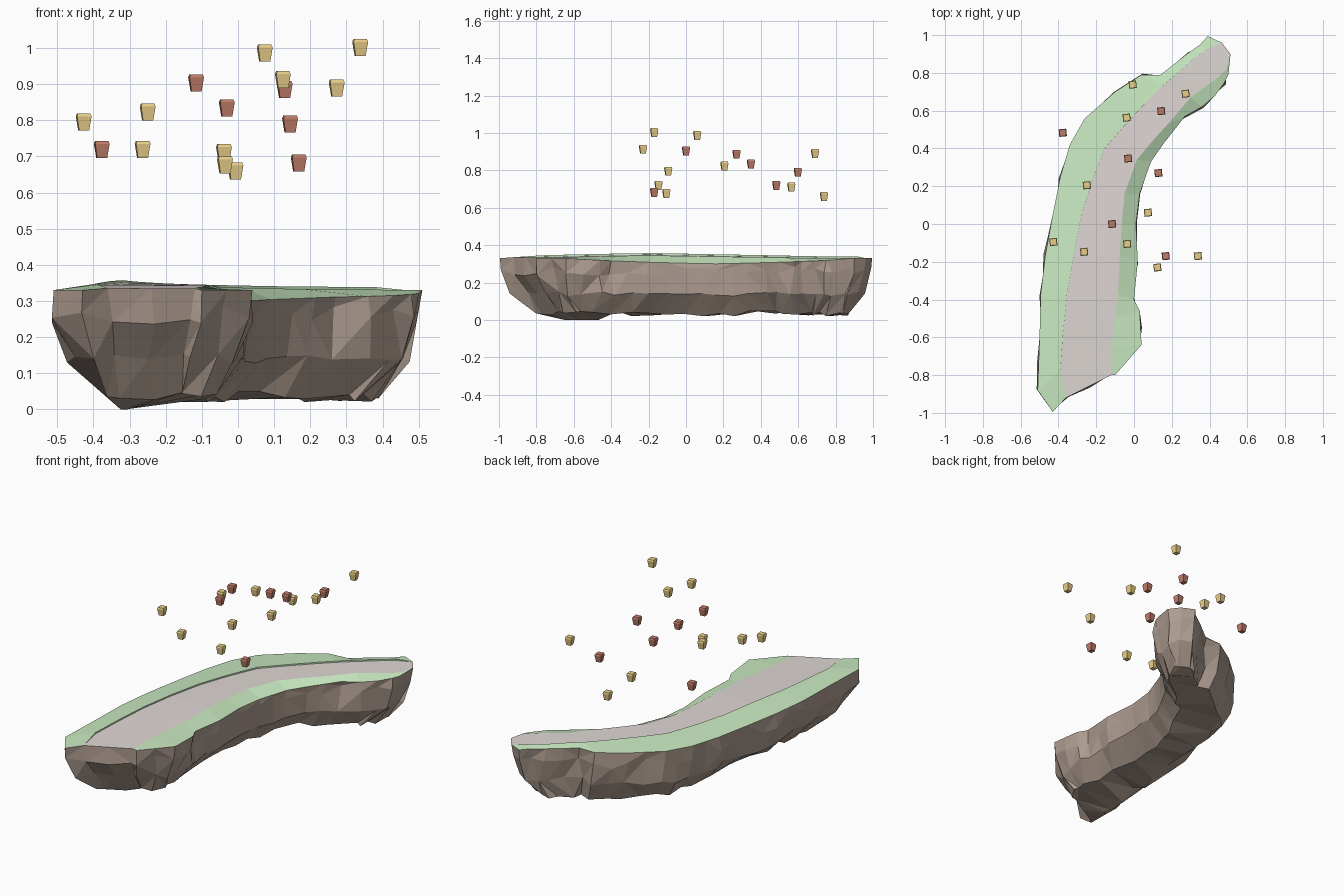
import bpy, bmesh, random
from mathutils import Vector

if "Cube" in bpy.data.objects:
    bpy.data.objects.remove(bpy.data.objects["Cube"])

random.seed(7)


def material(name, rgb):
    m = bpy.data.materials.new(name)
    m.diffuse_color = (*rgb, 1)
    m.use_nodes = True
    m.node_tree.nodes["Principled BSDF"].inputs["Base Color"].default_value = m.diffuse_color
    return m


ROCK = material("rock", (0.43, 0.34, 0.285))
GRASS = material("grass", (0.58, 0.82, 0.53))
PATH = material("path", (0.74, 0.68, 0.66))
GOLD = material("gold", (0.82, 0.62, 0.25))
RED = material("red", (0.52, 0.20, 0.14))


def build(name, verts, faces, mat):
    me = bpy.data.meshes.new(name)
    me.from_pydata([tuple(v) for v in verts], [], faces)
    me.materials.append(mat)
    bm = bmesh.new()
    bm.from_mesh(me)
    bmesh.ops.triangulate(bm, faces=[f for f in bm.faces if len(f.verts) > 4])
    bmesh.ops.recalc_face_normals(bm, faces=bm.faces)
    bm.to_mesh(me)
    bm.free()
    ob = bpy.data.objects.new(name, me)
    bpy.context.collection.objects.link(ob)
    return ob


# Stations along the island: left rim, path left, path right, right rim (x, y each)
stations = [
    (-.43, -.995, -.36, -.92, -.12, -.80, -.10, -.80),
    (-.51, -.88, -.39, -.77, -.12, -.66, .04, -.64),
    (-.50, -.60, -.375, -.57, -.10, -.50, .03, -.46),
    (-.495, -.38, -.355, -.37, -.085, -.37, 0, -.40),
    (-.47, -.17, -.32, -.17, -.075, -.17, .02, -.20),
    (-.43, .05, -.28, .04, -.065, 0, .01, 0),
    (-.39, .25, -.225, .22, -.05, .16, .03, .16),
    (-.34, .42, -.155, .40, .015, .34, .09, .33),
    (-.26, .56, -.06, .51, .09, .43, .16, .43),
    (-.10, .70, .06, .64, .18, .53, .27, .57),
    (.04, .79, .15, .73, .30, .67, .36, .62),
    (.14, .79, .22, .79, .38, .73, .43, .68),
    (.28, .90, .31, .87, .45, .78, .48, .75),
    (.35, .95, .385, .925, .49, .82, .50, .79),
    (.39, .995, .465, .96, .51, .90, .51, .89),
]
n = len(stations)
L, PL, PR, R, C = [], [], [], [], []
for s in stations:
    crown = max(0, 1 - abs(s[1] + .2) / 1.1)
    dip = max(0, 1 - abs(s[7] - .15) / .7) ** .5
    L.append(Vector((s[0], s[1], .33)))
    PL.append(Vector((s[2], s[3], .33 + .02 * crown)))
    PR.append(Vector((s[4], s[5], .33 + .015 * crown)))
    R.append(Vector((s[6], s[7], .33 - .03 * dip)))
    C.append((L[-1] + R[-1]) / 2)


def strip(name, a, b, mat):
    m = len(a)
    build(name, a + b, [(i, i + 1, m + i + 1, m + i) for i in range(m - 1)], mat)


# Grass verges and the path; the left verge has a small lip above the path
lip = [p + Vector((0, 0, .008 if 0 < i < n - 1 else 0)) for i, p in enumerate(PL)]
strip("left_grass", L, lip, GRASS)
strip("grass_lip", lip, PL, GRASS)
strip("path", PL, PR, PATH)
strip("right_grass", PR, R, GRASS)

# Rim loop: point, inward centre, mid inset, bottom inset (ends and front left undercut more)
centre = [C[min(max(i, 2), n - 5)] for i in range(n)]


def entry(p, i, left):
    end = i < 2 or i > n - 4
    low = .70 if left and 1 <= i < 7 else .42
    return p, centre[i], (.15 if end or (left and i < 7) else .06), low


rim = [entry(L[i], i, True) for i in range(n)]
rim += [entry(PL[-1], n - 1, True), entry(PR[-1], n - 1, False)]
rim += [entry(R[i], i, False) for i in reversed(range(n))]
rim += [entry(PR[0], 0, False), entry(PL[0], 0, True)]
loop = []
for a, b in zip(rim, rim[1:] + rim[:1]):
    loop.append(a)
    if (a[0] - b[0]).length > .15:
        loop.append(tuple((u + v) / 2 for u, v in zip(a, b)))

# Rock body: rings of (height, side jitter, height jitter) below the rim
rings = [(None, 0, 0), (.26, .013, .025), (.14, .018, .015), (.035, .022, .015)]
m = len(loop)
verts = []
for k, (z, jit, zj) in enumerate(rings):
    for p, c, mid, low in loop:
        v = p.lerp(c, (0, .01, mid, low)[k])
        if z is not None:
            v.x += random.uniform(-jit, jit)
            v.y += random.uniform(-jit, jit)
            v.z = z + random.uniform(-zj, zj)
            if k == 3 and abs(v.y + .53) < .12 and v.x < -.2:
                v.z = 0
            v.x = max(-.515, min(.515, v.x))
            v.y = max(-.99, min(.99, v.y))
        verts.append(v)
faces = []
for k in range(len(rings) - 1):
    for i in range(m):
        a, b = k * m + i, k * m + (i + 1) % m
        c, d = b + m, a + m
        faces += [(a, b, c), (a, c, d)] if random.random() < .5 else [(a, b, d), (b, c, d)]
faces.append(tuple(range((len(rings) - 1) * m, len(rings) * m)))
build("rock", verts, faces, ROCK)


# Floating lanterns: tapered square bodies with a bevelled top
def lantern(name, pos, mat):
    vs = [(sx * w, sy * w, z) for w, z in ((.014, -.024), (.020, .015), (.017, .023))
          for sx, sy in ((-1, -1), (1, -1), (1, 1), (-1, 1))]
    fs = [(k + i, k + (i + 1) % 4, k + 4 + (i + 1) % 4, k + 4 + i) for k in (0, 4) for i in range(4)]
    ob = build(name, vs, fs + [(3, 2, 1, 0), (8, 9, 10, 11)], mat)
    ob.location = pos
    ob.rotation_euler.z = .1


gold = [(-.427, -.095, .796), (-.25, .205, .823), (-.264, -.147, .720), (-.039, .563, .711),
        (-.036, -.105, .677), (-.007, .738, .660), (.074, .06, .986), (.124, -.23, .913),
        (.273, .69, .890), (.338, -.17, 1.002)]
red = [(-.377, .483, .720), (-.116, 0, .904), (-.031, .347, .835), (.129, .27, .886),
       (.144, .598, .790), (.168, -.17, .682)]
for i, p in enumerate(gold):
    lantern(f"gold_lantern_{i}", p, GOLD)
for i, p in enumerate(red):
    lantern(f"red_lantern_{i}", p, RED)
